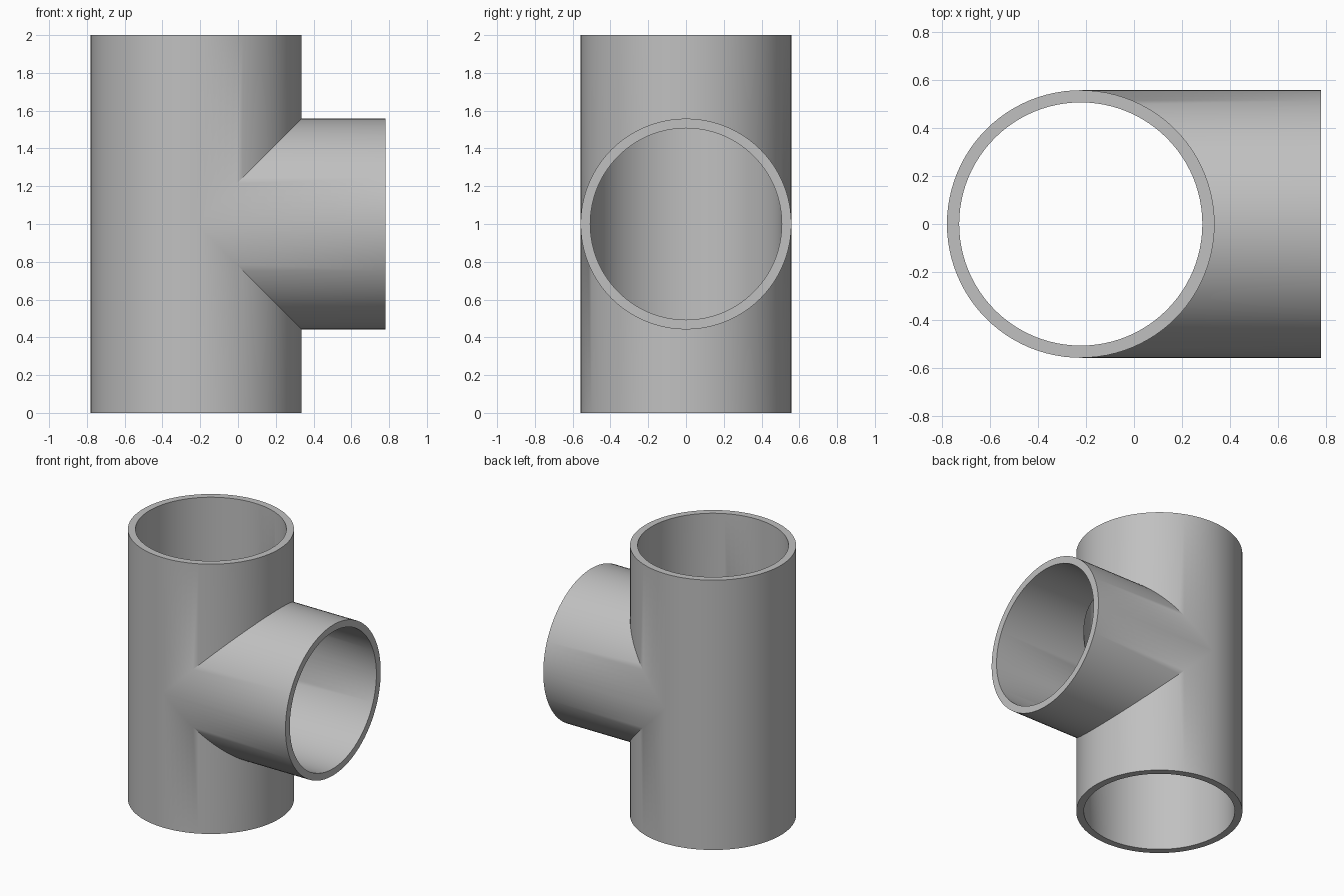
import bpy, bmesh, math

cube = bpy.data.objects.get("Cube")
if cube:
    bpy.data.objects.remove(cube, do_unlink=True)

OUTER, INNER = 0.558, 0.507   # pipe radii
AXIS_X = -0.222               # axis of the upright pipe
MID, HEIGHT = 1.0, 2.0        # branch height and total height
REACH = 0.78                  # open end of the branch
SEGMENTS = 96

grey = bpy.data.materials.new("pipe grey")
grey.use_nodes = True
colour = (0.53, 0.53, 0.53, 1)
grey.diffuse_color = colour
grey.node_tree.nodes["Principled BSDF"].inputs["Base Color"].default_value = colour

bm = bmesh.new()


def rails(radius, angle):
    """Straight lines along the tee at one angle: upright halves, then branch halves."""
    c, s = math.cos(angle), math.sin(angle)
    x, y = AXIS_X + radius * c, radius * s
    gap = max(radius * c, 0)   # equal pipes meet on a 45 degree mitre
    upright = [((x, y, MID + k * gap), (x, y, MID + k * MID)) for k in (-1, 1)]
    branch = [((x, y, MID + k * gap), (REACH, y, MID + k * gap)) for k in (-1, 1)]
    return upright + (branch if c > -1e-6 else [])


def quad(*points):
    bm.faces.new([bm.verts.new(p) for p in points])


# Outer wall, bore and end rims, swept round the pipe
for i in range(SEGMENTS):
    a, b = (2 * math.pi * k / SEGMENTS for k in (i, i + 1))
    walls = [list(zip(rails(r, a), rails(r, b))) for r in (OUTER, INNER)]
    if math.cos((a + b) / 2) < 0:
        walls = [w[:2] for w in walls]
    for wall in walls:
        for (a0, a1), (b0, b1) in wall:
            quad(a0, b0, b1, a1)
    for (oa, ob), (ia, ib) in zip(*walls):
        quad(oa[1], ob[1], ib[1], ia[1])

# Weld the strips into one closed shell
bmesh.ops.remove_doubles(bm, verts=bm.verts[:], dist=0.0001)
bmesh.ops.dissolve_degenerate(bm, edges=bm.edges[:], dist=0.0001)
bmesh.ops.recalc_face_normals(bm, faces=bm.faces[:])

mesh = bpy.data.meshes.new("tee_pipe")
bm.to_mesh(mesh)
bm.free()
mesh.materials.append(grey)
tee = bpy.data.objects.new("tee_pipe", mesh)
bpy.context.collection.objects.link(tee)

bpy.context.view_layer.objects.active = tee
tee.select_set(True)
bpy.ops.object.shade_smooth_by_angle(angle=math.radians(30))
